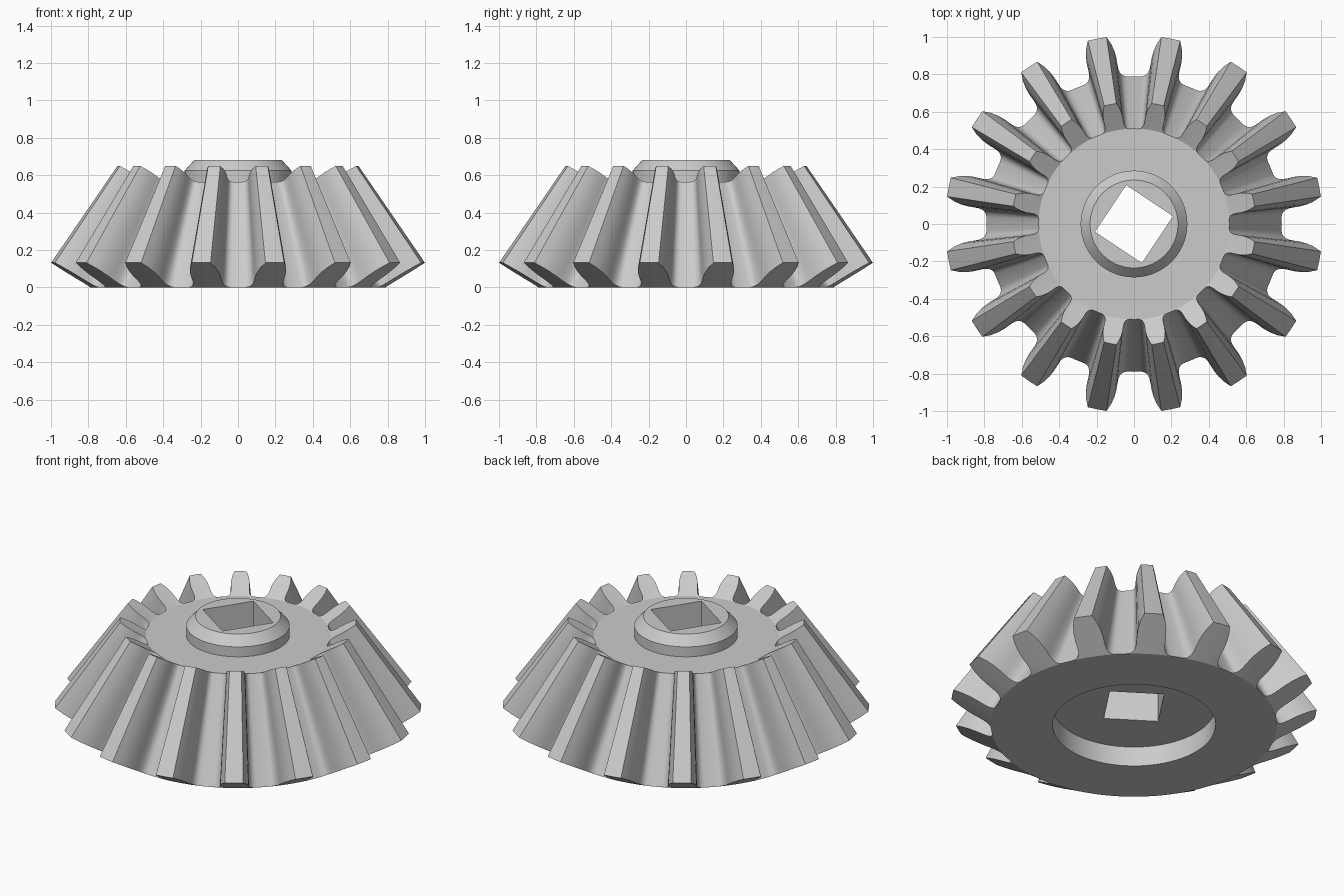
import bpy, bmesh
from math import radians, sin, cos, pi

cube = bpy.data.objects.get("Cube")
if cube:
    bpy.data.objects.remove(cube)

TEETH = 16
PITCH = 360 / TEETH
ROOT = 0.79        # root radius at the large end
APEX = 1.59        # height of the cone apex
SHRINK = 0.645     # size of the small end against the large end
BACK_SLOPE = 0.6   # rise of the back cone
TOP_Z = APEX * (1 - SHRINK)

# Half a tooth: (degrees from tooth centre, radius), tip to gap floor
half = [(0, 1.01), (2.9, 1.01), (4.05, 0.97), (4.8, 0.93), (5.2, 0.89),
        (5.3, 0.86), (5.45, 0.835), (5.85, 0.815), (6.5, 0.802),
        (7.4, 0.794), (8.5, ROOT), (PITCH / 2, ROOT)]
tooth = [(-a, r) for a, r in reversed(half[1:-1])] + half
outline = [((i + 0.5) * PITCH + a, r) for i in range(TEETH) for a, r in tooth]


def polar(angle, r, z):
    return (r * cos(radians(angle)), r * sin(radians(angle)), z)


def circle(r, z):
    return [polar(a, r, z) for a, _ in outline]


def square(corner, z):
    """Square ring turned so that its corners line up with tooth centres."""
    return [polar(a, corner * cos(pi / 4) / cos(radians((a - PITCH / 2) % 90 - 45)), z)
            for a, _ in outline]


# Toothed rings at both ends, the small one scaled towards the apex
large_end = [polar(a, r, BACK_SLOPE * (r - ROOT)) for a, r in outline]
small_end = [(x * SHRINK, y * SHRINK, APEX + (z - APEX) * SHRINK) for x, y, z in large_end]

rings = [
    large_end,
    circle(ROOT, 0), circle(0.45, 0),                      # flat underside
    circle(0.45, 0.12),                                    # round recess
    square(0.213, 0.12), square(0.213, 0.68),              # square shaft hole
    circle(0.235, 0.68), circle(0.285, 0.625),             # chamfered collar
    circle(0.285, TOP_Z), circle(ROOT * SHRINK, TOP_Z),    # top disc
    small_end,
]

# Join every ring to the next, the last back to the first
bm = bmesh.new()
loops = [[bm.verts.new(p) for p in ring] for ring in rings]
count = len(outline)
for k, lower in enumerate(loops):
    upper = loops[(k + 1) % len(loops)]
    for i in range(count):
        j = (i + 1) % count
        bm.faces.new((lower[i], lower[j], upper[j], upper[i]))
bmesh.ops.remove_doubles(bm, verts=bm.verts, dist=0.0001)
bmesh.ops.recalc_face_normals(bm, faces=bm.faces)
mesh = bpy.data.meshes.new("bevel_gear")
bm.to_mesh(mesh)
bm.free()

gear = bpy.data.objects.new("bevel_gear", mesh)
bpy.context.collection.objects.link(gear)

# Plain grey metal
grey = bpy.data.materials.new("light_grey")
grey.use_nodes = True
grey.diffuse_color = (0.6, 0.6, 0.6, 1)
grey.node_tree.nodes["Principled BSDF"].inputs["Base Color"].default_value = (0.6, 0.6, 0.6, 1)
mesh.materials.append(grey)

bpy.ops.object.select_all(action='DESELECT')
gear.select_set(True)
bpy.context.view_layer.objects.active = gear
bpy.ops.object.shade_smooth_by_angle(angle=radians(28))
